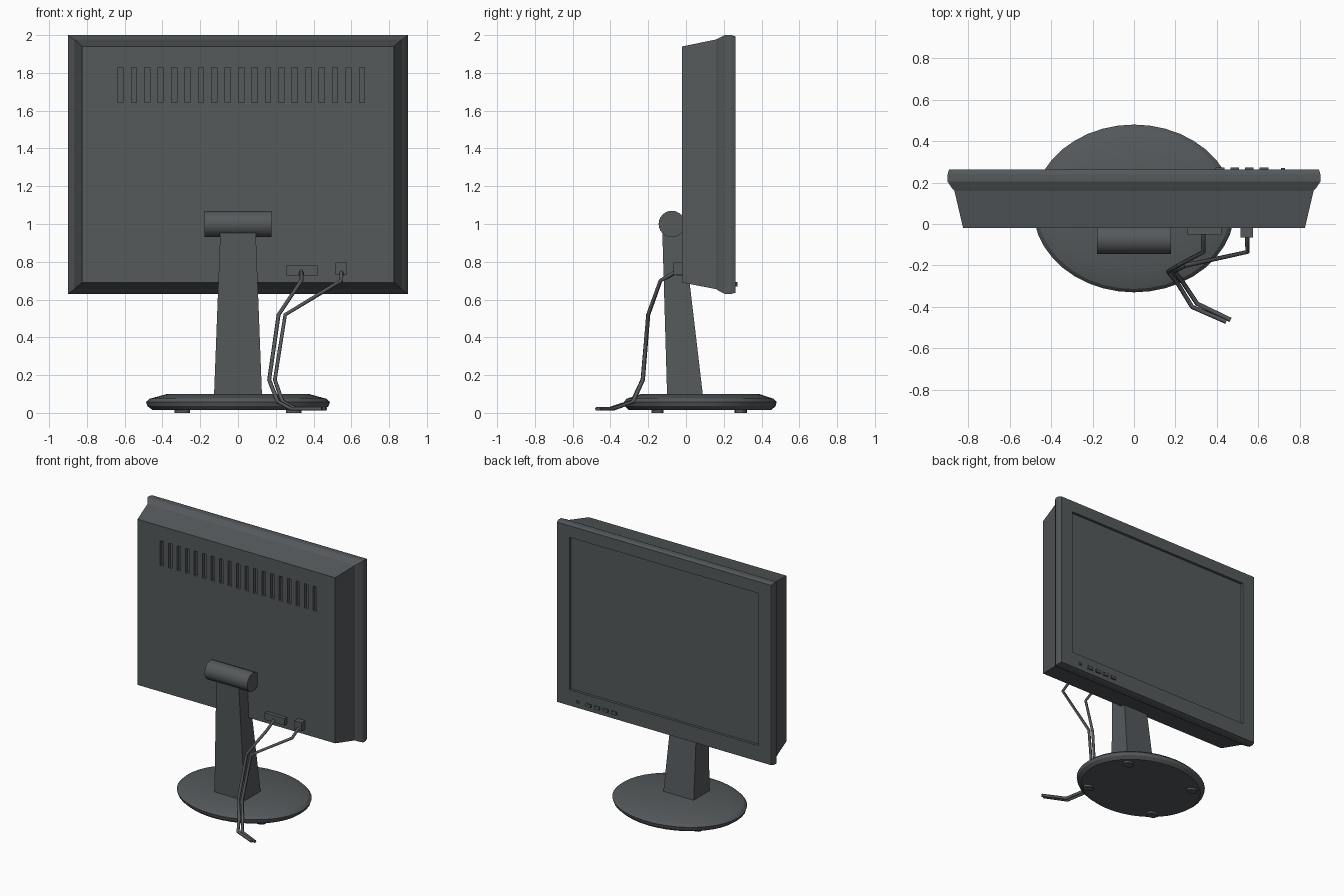
import bpy, bmesh, math

if "Cube" in bpy.data.objects:
    bpy.data.objects.remove(bpy.data.objects["Cube"])

grey = bpy.data.materials.new("charcoal_plastic")
grey.diffuse_color = (0.09, 0.10, 0.105, 1)
grey.use_nodes = True
grey.node_tree.nodes["Principled BSDF"].inputs["Base Color"].default_value = grey.diffuse_color


def finish(name, bm, smooth=False):
    bmesh.ops.recalc_face_normals(bm, faces=bm.faces)
    me = bpy.data.meshes.new(name)
    bm.to_mesh(me)
    bm.free()
    ob = bpy.data.objects.new(name, me)
    bpy.context.collection.objects.link(ob)
    me.materials.append(grey)
    if smooth:
        bpy.ops.object.select_all(action='DESELECT')
        ob.select_set(True)
        bpy.context.view_layer.objects.active = ob
        bpy.ops.object.shade_smooth_by_angle(angle=math.radians(20))
    return ob


def loft(name, rings, smooth=False):
    """Skin equal-length rings of points and cap both ends."""
    bm = bmesh.new()
    loops = [[bm.verts.new(p) for p in r] for r in rings]
    n = len(loops[0])
    for a, b in zip(loops, loops[1:]):
        for i in range(n):
            bm.faces.new((a[i], a[(i + 1) % n], b[(i + 1) % n], b[i]))
    bm.faces.new(loops[0])
    bm.faces.new(loops[-1])
    return finish(name, bm, smooth)


def boxes(name, spans):
    """One mesh of boxes, each given as x0, x1, y0, y1, z0, z1."""
    bm = bmesh.new()
    for x0, x1, y0, y1, z0, z1 in spans:
        vs = bmesh.ops.create_cube(bm, size=1)["verts"]
        for v in vs:
            v.co = ((x0 + x1) / 2 + v.co.x * (x1 - x0),
                    (y0 + y1) / 2 + v.co.y * (y1 - y0),
                    (z0 + z1) / 2 + v.co.z * (z1 - z0))
    return finish(name, bm)


def ellipse(cx, cy, z, rx, ry, n=40):
    return [(cx + rx * math.cos(2 * math.pi * i / n),
             cy + ry * math.sin(2 * math.pi * i / n), z) for i in range(n)]


# Housing: tapered back shell flaring out to the bezel
sections = [(-0.02, 0.825, 0.69, 1.94), (0.16, 0.867, 0.655, 1.977),
            (0.175, 0.88, 0.645, 1.985), (0.205, 0.9, 0.63, 2.0),
            (0.24, 0.9, 0.63, 2.0), (0.262, 0.893, 0.636, 1.993)]
housing = loft("housing", [[(-w, y, a), (w, y, a), (w, y, b), (-w, y, b)]
                           for y, w, a, b in sections])

# Recesses: vent slots in the back, screen in the face
cuts = [(-0.79, 0.79, 0.242, 0.3, 0.755, 1.905)]
for i in range(19):
    x = -0.622 + i * 0.071
    cuts.append((x - 0.014, x + 0.014, -0.06, 0.0, 1.643, 1.828))
cutter = boxes("recess_cutter", cuts)
cutter.hide_render = True
cutter.hide_viewport = True
mod = housing.modifiers.new("recesses", 'BOOLEAN')
mod.object = cutter
mod.solver = 'EXACT'

# Control buttons and power light on the lower bezel
buttons = [(x - 0.021, x + 0.021, 0.25, 0.273, 0.67, 0.693)
           for x in (0.415, 0.486, 0.557, 0.628)]
boxes("buttons", buttons)
boxes("power_light", [(0.71, 0.73, 0.25, 0.271, 0.674, 0.69)])

# Hinge barrel
hinge = [[(x, -0.075 + 0.07 * math.cos(t), 1.0 + 0.07 * math.sin(t))
          for t in [2 * math.pi * i / 24 for i in range(24)]]
         for x in (-0.178, 0.178)]
loft("hinge", hinge, True)

# Tapered stand neck
loft("stand_neck", [[(-w, a, z), (w, a, z), (w, b, z), (-w, b, z)]
                    for z, w, a, b in ((0.09, 0.127, -0.1, 0.09),
                                       (0.98, 0.093, -0.126, -0.015))])

# Oval base with bevelled rim, and four pads
base = [(0.015, 0.93), (0.036, 0.985), (0.058, 1.0), (0.075, 0.96), (0.1, 0.77)]
loft("base", [ellipse(0, 0.075, z, 0.487 * s, 0.405 * s) for z, s in base], True)
for sx in (-1, 1):
    for sy in (-1, 1):
        loft("base_pad", [ellipse(sx * 0.295, 0.07 + sy * 0.22, z, 0.04, 0.032, 16)
                          for z in (0, 0.02)], True)

# Sockets
boxes("wide_plug", [(0.258, 0.422, -0.05, -0.01, 0.728, 0.78)])
boxes("square_plug", [(0.515, 0.575, -0.065, -0.01, 0.73, 0.795)])


# Cables drooping to the ground
def cable(name, pts):
    cu = bpy.data.curves.new(name, 'CURVE')
    cu.dimensions = '3D'
    cu.bevel_depth = 0.011
    cu.bevel_resolution = 1
    cu.use_fill_caps = True
    sp = cu.splines.new('POLY')
    sp.points.add(len(pts) - 1)
    for p, co in zip(sp.points, pts):
        p.co = (*co, 1)
    cu.materials.append(grey)
    ob = bpy.data.objects.new(name, cu)
    bpy.context.collection.objects.link(ob)


cable("display_cable", [(0.335, -0.04, 0.75), (0.335, -0.135, 0.70),
                        (0.215, -0.2, 0.52), (0.165, -0.23, 0.175),
                        (0.21, -0.285, 0.06), (0.28, -0.4, 0.022),
                        (0.445, -0.472, 0.022)])
cable("power_cable", [(0.547, -0.05, 0.75), (0.547, -0.135, 0.70),
                      (0.25, -0.2, 0.52), (0.195, -0.228, 0.175),
                      (0.235, -0.28, 0.06), (0.305, -0.385, 0.022),
                      (0.466, -0.463, 0.022)])
